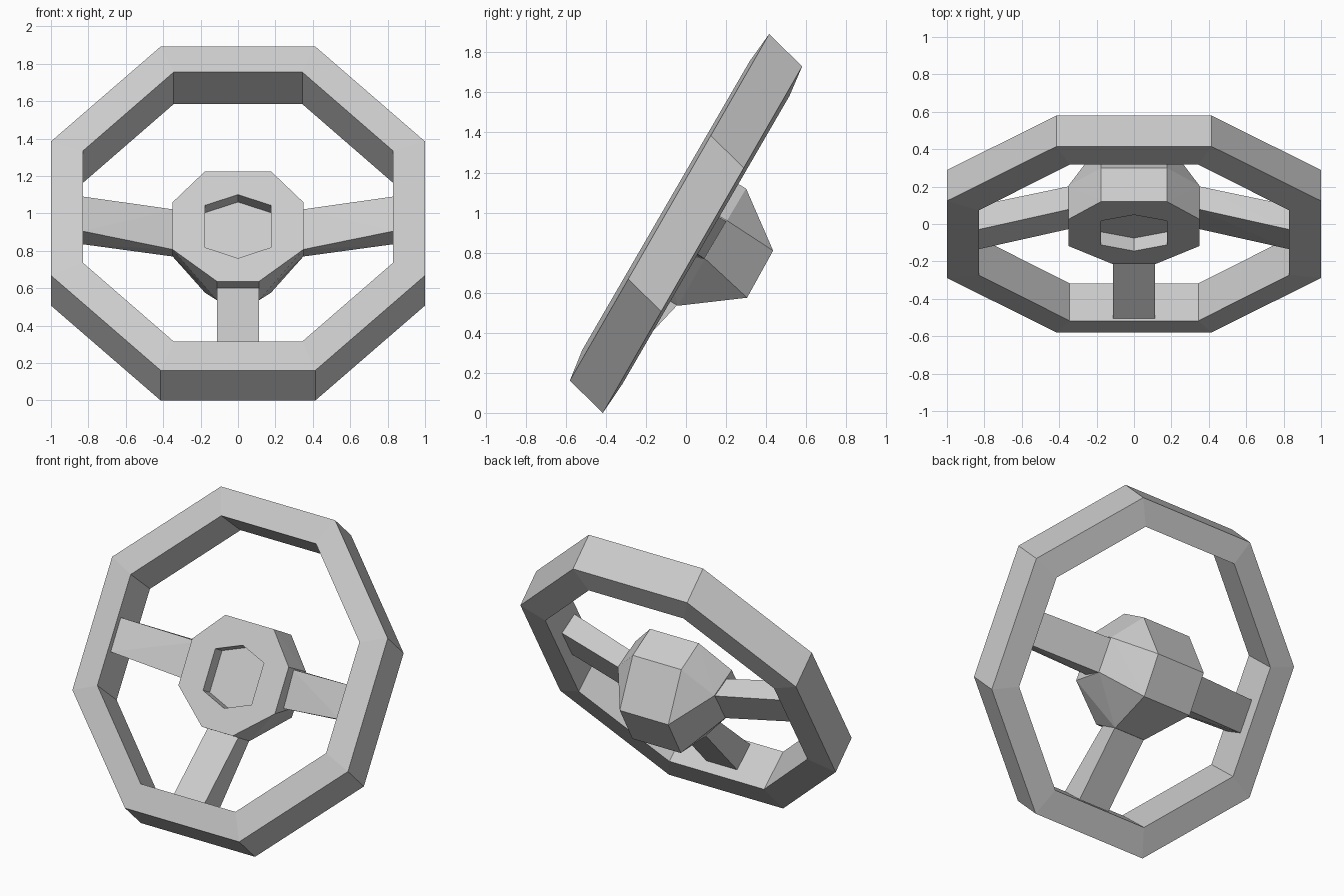
import bpy, bmesh, math

if "Cube" in bpy.data.objects:
    bpy.data.objects.remove(bpy.data.objects["Cube"], do_unlink=True)

grey = bpy.data.materials.new("plain_grey")
grey.use_nodes = True
grey.diffuse_color = (0.6, 0.6, 0.6, 1)
grey.node_tree.nodes["Principled BSDF"].inputs["Base Color"].default_value = (0.6, 0.6, 0.6, 1)


def finish(name, bm):
    bmesh.ops.recalc_face_normals(bm, faces=bm.faces)
    mesh = bpy.data.meshes.new(name)
    bm.to_mesh(mesh)
    bm.free()
    mesh.materials.append(grey)
    obj = bpy.data.objects.new(name, mesh)
    bpy.context.collection.objects.link(obj)
    return obj


def solid(name, points):
    """Convex flat-faced block around the given corners."""
    bm = bmesh.new()
    for p in points:
        bm.verts.new(p)
    bmesh.ops.convex_hull(bm, input=bm.verts)
    bmesh.ops.dissolve_limit(bm, angle_limit=0.01, verts=bm.verts, edges=bm.edges)
    return finish(name, bm)


def both(points):
    """Mirror corners across x = 0."""
    return [(s * x, y, z) for x, y, z in points for s in (1, -1)]


# Rim: four tilted octagon loops bridged into a closed ring
def octagon(bm, size, tilt_y, tilt_z, y, z):
    r = 1 / math.cos(math.pi / 8)
    angles = [math.pi * (i + 0.5) / 4 for i in range(8)]
    return [bm.verts.new((size * r * math.cos(a), y + tilt_y * r * math.sin(a),
                          z + tilt_z * r * math.sin(a))) for a in angles]


bm = bmesh.new()
loops = [octagon(bm, 1, 0.4975, 0.865, -0.0825, 1.026),
         octagon(bm, 1, 0.4975, 0.865, 0.0825, 0.865),
         octagon(bm, 0.83, 0.4175, 0.72, 0.1, 0.864),
         octagon(bm, 0.83, 0.4175, 0.72, -0.1, 1.035)]
for i in range(4):
    a, b = loops[i], loops[(i + 1) % 4]
    for j in range(8):
        k = (j + 1) % 8
        bm.faces.new((a[j], a[k], b[k], b[j]))
finish("rim", bm)


# Hub: tilted octagonal front, short sides and a wedge-shaped back
def on_face(x, z, depth=0):
    return (x, 0.12 + (z - 1.225) * 0.569 + depth * 0.869, z - depth * 0.494)


hub = solid("hub", both([
    on_face(0.176, 1.225), on_face(0.35, 1.059), on_face(0.35, 0.807), on_face(0.112, 0.636),
    (0.176, 0.30, 1.12), (0.35, 0.205, 0.96), (0.35, 0.095, 0.77), (0.112, -0.04, 0.535),
    (0.176, 0.435, 0.81), (0.176, 0.305, 0.575)]))

# Hexagonal recess cut into the hub front
outline = [(0, 1.10), (0.176, 1.043), (0.176, 0.818), (0, 0.76), (-0.176, 0.818), (-0.176, 1.043)]
cutter = solid("recess_cutter", [on_face(x, z, d) for x, z in outline for d in (-0.1, 0.08)])
cutter.hide_render = True
cut = hub.modifiers.new("recess", "BOOLEAN")
cut.operation = "DIFFERENCE"
cut.solver = "EXACT"
cut.object = cutter
bpy.context.view_layer.objects.active = hub
bpy.ops.object.modifier_apply(modifier="recess")
bpy.data.objects.remove(cutter, do_unlink=True)

# Spokes: two sides and one at the bottom
for side, name in ((1, "left_spoke"), (-1, "right_spoke")):
    solid(name, [(side * x, y, z) for x, y, z in (
        (0.34, 0.08, 1.02), (0.34, -0.025, 0.805), (0.34, 0.203, 0.955), (0.34, 0.093, 0.768),
        (0.832, -0.03, 1.09), (0.832, -0.135, 0.905), (0.832, 0.10, 1.015), (0.832, -0.005, 0.835))])
solid("bottom_spoke", both([
    (0.112, -0.153, 0.605), (0.112, -0.042, 0.54), (0.112, -0.505, 0.305), (0.112, -0.37, 0.19)]))
